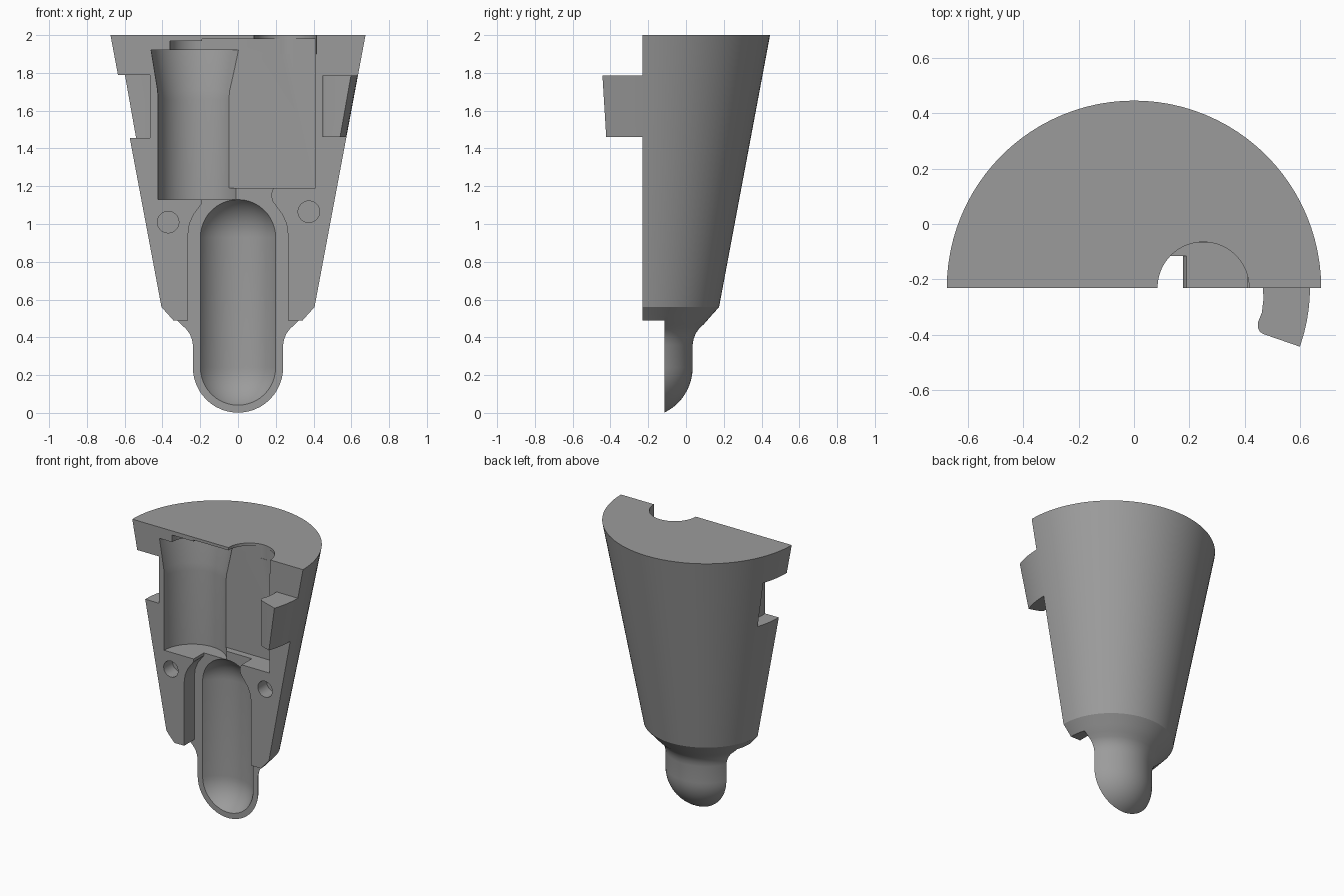
import bpy, bmesh, math
from mathutils import Vector

if "Cube" in bpy.data.objects:
    bpy.data.objects.remove(bpy.data.objects["Cube"])

AXIS_Y = -0.23          # the split face lies on the axis of revolution
grey = bpy.data.materials.new("plain grey")
grey.diffuse_color = (0.33, 0.33, 0.33, 1)
grey.use_nodes = True
grey.node_tree.nodes["Principled BSDF"].inputs["Base Color"].default_value = grey.diffuse_color


def finish(name, bm):
    bmesh.ops.remove_doubles(bm, verts=bm.verts, dist=1e-5)
    bmesh.ops.recalc_face_normals(bm, faces=bm.faces)
    mesh = bpy.data.meshes.new(name)
    bm.to_mesh(mesh)
    bm.free()
    mesh.materials.append(grey)
    ob = bpy.data.objects.new(name, mesh)
    bpy.context.collection.objects.link(ob)
    return ob


def revolve(name, profile, x=0.0, y=AXIS_Y, steps=96):
    """Solid of revolution about a vertical axis from (radius, z) points."""
    bm = bmesh.new()
    rings = []
    for r, z in profile:
        n = 1 if r < 1e-6 else steps
        rings.append([bm.verts.new((x + r * math.cos(2 * math.pi * i / steps),
                                    y + r * math.sin(2 * math.pi * i / steps), z))
                      for i in range(n)])
    for a, b in zip(rings, rings[1:]):
        for i in range(steps):
            j = (i + 1) % steps
            quad = [a[i % len(a)], a[j % len(a)], b[j % len(b)], b[i % len(b)]]
            bm.faces.new(list(dict.fromkeys(quad)))
    for ring in (rings[0], rings[-1]):
        if len(ring) > 1:
            bm.faces.new(ring)
    return finish(name, bm)


def prism(name, points, move):
    """Extrude a closed 3D outline along a vector."""
    bm = bmesh.new()
    face = bm.faces.new([bm.verts.new(p) for p in points])
    out = bmesh.ops.extrude_face_region(bm, geom=[face])
    bmesh.ops.translate(bm, vec=Vector(move),
                        verts=[v for v in out["geom"] if isinstance(v, bmesh.types.BMVert)])
    return finish(name, bm)


def box(name, x0, x1, y0, y1, z0, z1):
    return prism(name, [(x0, y0, z0), (x1, y0, z0), (x1, y1, z0), (x0, y1, z0)],
                 (0, 0, z1 - z0))


def combine(target, tool, operation="DIFFERENCE"):
    mod = target.modifiers.new("cut", "BOOLEAN")
    mod.operation, mod.object, mod.solver = operation, tool, "EXACT"
    bpy.context.view_layer.objects.active = target
    bpy.ops.object.modifier_apply(modifier=mod.name)
    bpy.data.objects.remove(tool, do_unlink=True)


def arc(r, zc, a0, a1, n=14):
    return [(max(0.0, r * math.cos(math.radians(a0 + (a1 - a0) * i / n))),
             zc + r * math.sin(math.radians(a0 + (a1 - a0) * i / n))) for i in range(n + 1)]


# Tapered shell with a rounded nose
nose = arc(0.265, 0.24, -90, 0)
shell = revolve("tapered_shell", nose + [
    (0.265, 0.36), (0.270, 0.39), (0.281, 0.42), (0.30, 0.447), (0.325, 0.47),
    (0.36, 0.51), (0.405, 0.56), (0.675, 2.0)])

# Split face, and the set-back face of the nose
combine(shell, box("front_cutter", -1, 1, -1.5, AXIS_Y, -0.5, 2.5))
combine(shell, box("nose_cutter", -1, 1, -1, -0.115, -0.5, 0.49))

# Recessed channel round the capsule cavity
channel = [(-0.265, 0.4), (-0.265, 0.94), (-0.257, 1.0), (-0.235, 1.05), (-0.205, 1.09),
           (-0.19, 1.11), (-0.19, 1.2), (0.2, 1.2), (0.185, 1.185), (0.176, 1.16),
           (0.18, 1.125), (0.205, 1.09), (0.235, 1.05), (0.257, 1.0), (0.265, 0.94), (0.265, 0.4)]
combine(shell, prism("channel_cutter", [(x, -0.5, z) for x, z in channel], (0, 0.385, 0)))

# Long capsule cavity
combine(shell, revolve("capsule_cutter", arc(0.23, 0.24, -90, 0) + arc(0.23, 0.93, 0, 90)))

# Flared round pocket with its small top step
combine(shell, revolve("round_pocket_cutter", [
    (0.2225, 1.13), (0.2225, 1.66), (0.226, 1.71), (0.26, 1.92), (0.16, 1.92), (0.16, 1.97)],
    x=-0.2))

# Square pocket and the round opening through the top
combine(shell, box("square_pocket_cutter", -0.19, 0.41, -0.6, -0.067, 1.19, 1.98))
combine(shell, revolve("top_opening_cutter", [(0.165, 1.9), (0.165, 2.1)], x=0.25))

# Two peg holes
for x, z in ((-0.37, 1.01), (0.375, 1.065)):
    ring = [(x + 0.057 * math.cos(i * math.pi / 16), -0.4,
             z + 0.057 * math.sin(i * math.pi / 16)) for i in range(32)]
    combine(shell, prism("peg_cutter", ring, (0, 0.27, 0)))

# Side tab outline; the notch opposite is the same outline turned half round
hook = [(0.465, -0.23), (0.467, -0.27), (0.461, -0.32), (0.447, -0.355), (0.447, -0.375),
        (0.455, -0.39), (0.47, -0.398), (0.60, -0.443)]
notch = [(-x, 2 * AXIS_Y - y) for x, y in hook]
notch = [(-0.465, -0.5)] + notch + [(-0.8, 0.05), (-0.8, -0.5)]
combine(shell, prism("notch_cutter", [(x, y, 1.455) for x, y in notch], (0, 0, 0.335)))

# Tab, trimmed to the same taper as the shell
tab_outline = [(0.465, -0.21)] + hook + [(0.72, -0.485), (0.72, -0.21)]
tab = prism("side_tab", [(x, y, 1.46) for x, y in tab_outline], (0, 0, 0.325))
combine(tab, revolve("taper", [(0.405, 0.56), (0.675, 2.0)]), "INTERSECT")
combine(shell, tab, "UNION")

# Smooth curved surfaces, crisp edges
bpy.ops.object.select_all(action="DESELECT")
shell.select_set(True)
bpy.context.view_layer.objects.active = shell
bpy.ops.object.shade_smooth_by_angle(angle=math.radians(25))
